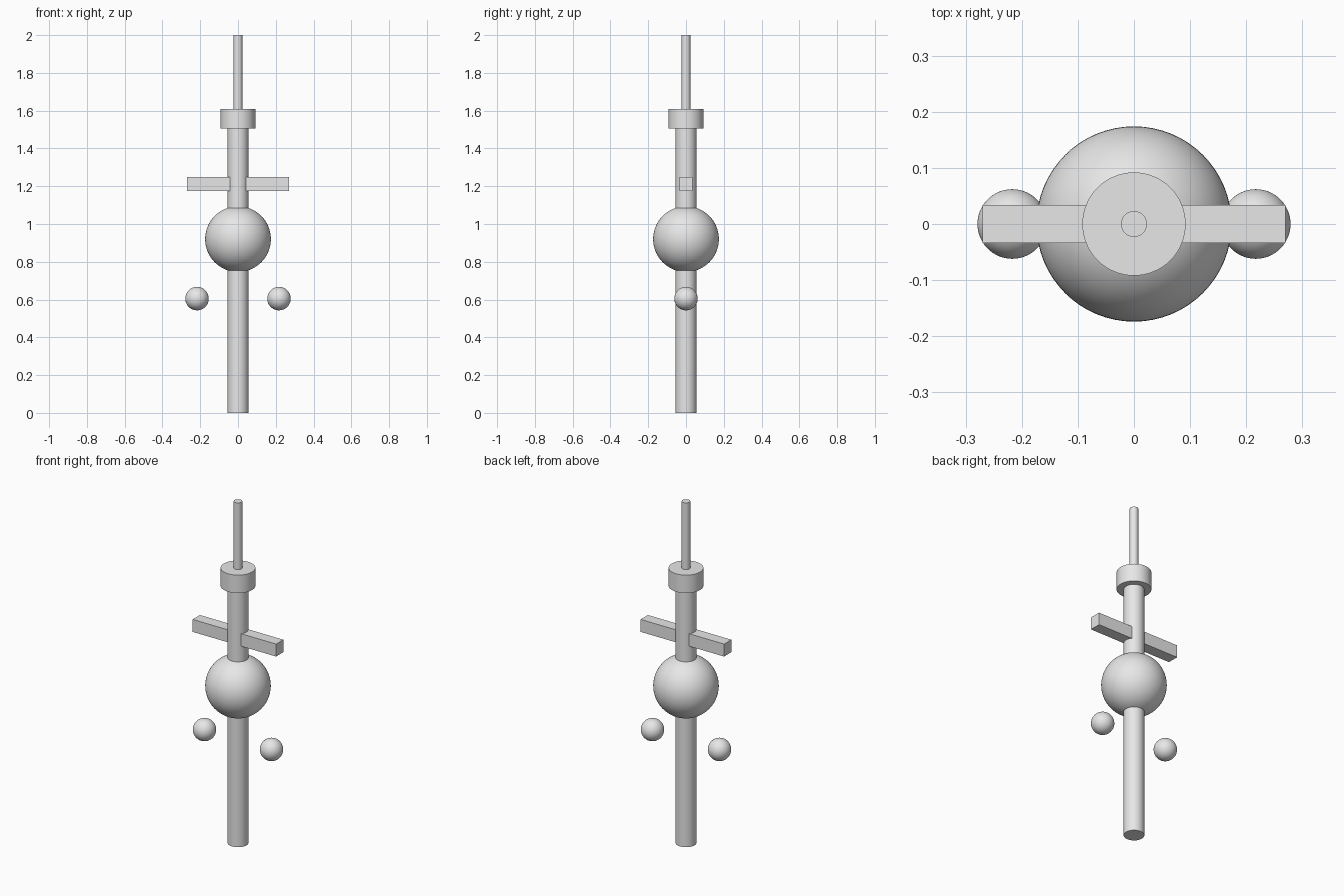
import bpy
import math

default_cube = bpy.data.objects.get("Cube")
if default_cube:
    bpy.data.objects.remove(default_cube, do_unlink=True)

grey = bpy.data.materials.new("plain_grey")
grey.use_nodes = True
grey.diffuse_color = (0.8, 0.8, 0.8, 1)
grey.node_tree.nodes["Principled BSDF"].inputs["Base Color"].default_value = (0.8, 0.8, 0.8, 1)


def finish(name, smooth=True):
    obj = bpy.context.object
    obj.name = obj.data.name = name
    obj.data.materials.append(grey)
    if smooth:
        bpy.ops.object.shade_smooth_by_angle(angle=math.radians(35))
    return obj


def rod(name, radius, bottom, top):
    bpy.ops.mesh.primitive_cylinder_add(
        vertices=64, radius=radius, depth=top - bottom,
        location=(0, 0, (bottom + top) / 2))
    return finish(name)


def ball(name, radius, x, z):
    bpy.ops.mesh.primitive_uv_sphere_add(
        segments=64, ring_count=32, radius=radius, location=(x, 0, z))
    return finish(name)


# Upright column with its collar and thin top spike
rod("main_shaft", 0.055, 0, 1.51)
rod("collar", 0.092, 1.505, 1.61)
rod("top_spike", 0.023, 1.6, 2)

# Large ball threaded on the shaft
ball("centre_ball", 0.174, 0, 0.92)

# Floating side balls
for side, sign in (("left", 1), ("right", -1)):
    ball(side + "_small_ball", 0.062, sign * 0.217, 0.605)

# Square bar crossing the shaft
bpy.ops.mesh.primitive_cube_add(size=1, location=(0, 0, 1.212))
bar = finish("cross_bar", smooth=False)
bar.scale = (0.54, 0.067, 0.073)
bpy.ops.object.transform_apply(location=False, rotation=False, scale=True)
